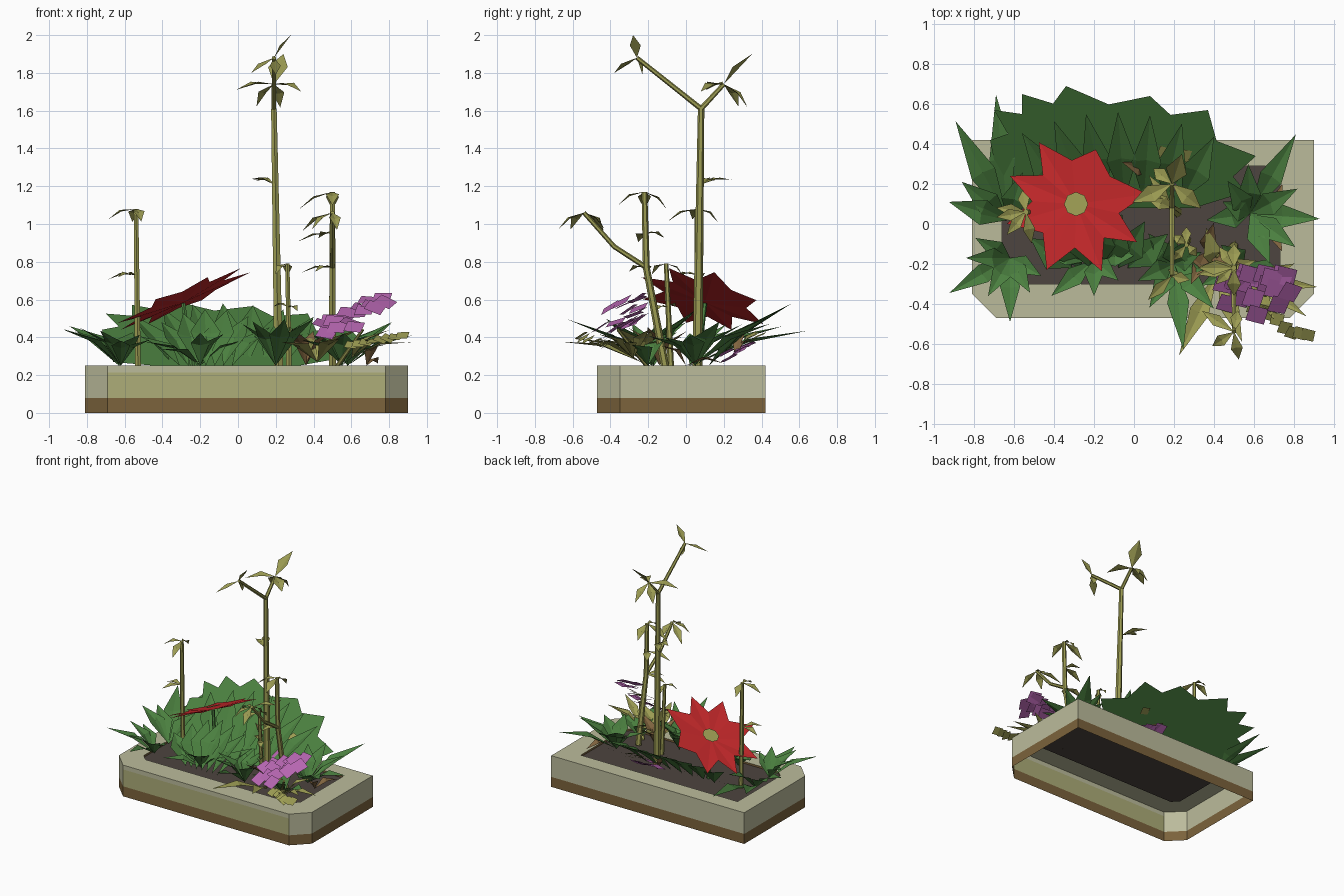
import bpy, math, random
from mathutils import Vector as V

if "Cube" in bpy.data.objects:
    bpy.data.objects.remove(bpy.data.objects["Cube"])
random.seed(4)
R = random.uniform


def mat(name, r, g, b):
    m = bpy.data.materials.new(name)
    m.diffuse_color = (r, g, b, 1)
    m.use_nodes = True
    m.node_tree.nodes["Principled BSDF"].inputs["Base Color"].default_value = m.diffuse_color
    return m


STONE = mat("pale stone", .5, .5, .33)
PANEL = mat("olive stone", .42, .42, .19)
BROWN = mat("brown base", .2, .125, .045)
SOIL = mat("dark soil", .075, .058, .05)
GREEN = mat("leaf green", .07, .215, .05)
RED = mat("petal red", .52, .02, .022)
OLIVE = mat("stalk olive", .33, .33, .085)
PURPLE = mat("blossom purple", .46, .13, .43)
DRY = mat("dry leaf brown", .22, .13, .05)


def obj(name, verts, faces, mats, idx=None):
    me = bpy.data.meshes.new(name)
    me.from_pydata([tuple(v) for v in verts], [], faces)
    for m in mats:
        me.materials.append(m)
    for p, i in zip(me.polygons, idx or []):
        p.material_index = i
    o = bpy.data.objects.new(name, me)
    bpy.context.collection.objects.link(o)


# planter: open-bottomed shell, rectangle with chamfered front corners
def outline(x0, x1, y0, y1, c):
    return [(x0+c, y0), (x1-c, y0), (x1, y0+c), (x1, y1), (x0, y1), (x0, y0+c)]


outer = outline(-.81, .9, -.47, .42, .12)
inner = outline(-.66, .73, -.3, .29, .05)
levels = [(outer, 0), (outer, .08), (outer, .215), (outer, .25), (inner, .25), (inner, .235)]
verts = [(x, y, z) for ring, z in levels for x, y in ring]
faces, idx = [], []
for k in range(5):
    for i in range(6):
        j = (i + 1) % 6
        faces.append((k*6+i, k*6+j, k*6+6+j, k*6+6+i))
        idx.append(1 if k in (0, 4) else 2 if (k == 1 and i == 0) else 0)
obj("planter_box", verts, faces + [tuple(range(30, 36))], [STONE, BROWN, PANEL, SOIL], idx + [3])


# folded pointed leaves: items are (base, tip)
def leaves(name, items, w, m, arch=.03):
    vs, fs = [], []
    for base, tip in items:
        b, t = V(base), V(tip)
        d = t - b
        side = d.cross(V((0, 0, 1))).normalized()
        up = side.cross(d).normalized()
        mid = b + d * .5 + up * arch
        n = len(vs)
        vs += [b, mid + (side*.5 + up*.15)*w, t, mid + (up*.15 - side*.5)*w, mid]
        fs += [(n+i, n+(i+1) % 4, n+4) for i in range(4)]
    obj(name, vs, fs, [m])


# leaves spread evenly between two angles; one length per leaf, tips near height z
def rosette(name, base, a0, a1, lens, z, w, m=GREEN, arch=.03, jitter=.05):
    items = []
    for i, r in enumerate(lens):
        a = math.radians(a0 + (a1-a0)*i/(len(lens)-1))
        items.append((base, (base[0]+r*math.cos(a), base[1]+r*math.sin(a), z+R(-jitter, jitter))))
    leaves(name, items, w, m, arch)


# large jagged leaf fan on a slope rising to the back
def slope(x, y):
    return V((x, y, .235 + .57*(y-.06)))


tips = [slope(*p) for p in [(-.72, .42), (-.7, .57), (-.56, .65), (-.34, .69),
                            (.08, .64), (.37, .57), (.61, .34), (.56, .16)]]
hub = slope(-.1, .15)
rim = [slope(-.66, .12)]
for a, b in zip(tips, tips[1:]):
    rim += [a, ((a + b)/2).lerp(hub, .13)]
rim += [tips[-1], slope(.3, .08), slope(-.4, .08)]
n = len(rim)
obj("back_leaf_fan", [hub] + rim, [(0, i+1, (i+1) % n+1) for i in range(n)], [GREEN])
# ridged leaves lying on the slope, and a smaller fan in front
leaves("fan_leaves", [((x*.6, .12, .25), slope(x, .56 - .5*(x+.1)**2) + V((0, 0, .06)))
                      for x in [-.56+.16*i for i in range(7)]], .15, GREEN, .02)
leaves("front_fan_leaves", [((.4*x-.1, -.22, .25), (x, .06 - (x+.16)**2, .55 - (x+.14)**2))
                            for x in [-.52+.115*i for i in range(7)]], .16, GREEN, .02)

# leaf rosettes around the planter
rosette("left_rosette", (-.63, .02, .25), 163, 73, (.31, .3, .56, .63, .25), .47, .13)
rosette("left_front_rosette", (-.62, -.17, .25), 150, 330, (.2, .22, .35, .22, .32, .2, .18), .41, .1)
rosette("right_rosette", (.58, .05, .25), -68, 188, (.27, .28, .35, .27, .46, .25, .2, .15, .22), .44, .12)
rosette("front_rosette", (.2, -.2, .25), -155, 130, (.2, .25, .43, .3, .15, .15, .15, .15, .2), .46, .11)
rosette("middle_rosette", (-.2, -.18, .25), 170, 370, (.3, .28, .18, .16, .24), .38, .1)
rosette("right_front_rosette", (.55, -.2, .25), -20, -220, (.24, .22, .24, .15), .38, .12)


# tilted red flower, tan centre, thin stem
def petal_point(a, r, h=0):
    x, y = r*math.cos(math.radians(a)), r*math.sin(math.radians(a))
    return (x-.29, y+.1, .604 + .42*x - .18*y + h)


angles = [-164, -114, -69, -32, 8, 70, 121, 157, 196]
star = []
for a, b in zip(angles, angles[1:]):
    star += [petal_point(a, .29 if a == 70 else .36), petal_point((a+b)/2, .22)]
obj("red_flower", [petal_point(0, 0, -.02)] + star, [(0, i+1, (i+1) % 16+1) for i in range(16)], [RED])
obj("flower_centre", [petal_point(a*45, .06, .006) for a in range(8)], [tuple(range(8))], [OLIVE])


# tapered six-sided stalks
def stalk(name, pts, r0, r1, m=OLIVE):
    n, vs, fs = 6, [], []
    for k, p in enumerate(pts):
        d = (V(pts[min(k+1, len(pts)-1)]) - V(pts[max(k-1, 0)])).normalized()
        a = d.cross(V((1, 0, .01))).normalized()
        b = d.cross(a)
        r = r0 + (r1-r0)*k/(len(pts)-1)
        ring = [t*math.tau/n for t in range(n)]
        vs += [V(p) + (a*math.cos(t) + b*math.sin(t))*r for t in ring]
        if k:
            fs += [((k-1)*n+t, (k-1)*n+(t+1) % n, k*n+(t+1) % n, k*n+t) for t in range(n)]
    obj(name, vs, fs + [tuple(range(len(vs)-n, len(vs)))], [m])


fork, front_tip, back_tip = (.19, .08, 1.61), (.19, -.26, 1.88), (.19, .2, 1.74)
bend, right_tip, low_tip = (.5, -.21, .77), (.5, -.22, 1.17), (.5, -.54, 1.06)
left_tip, small_tip = (-.54, .06, 1.08), (.262, -.105, .79)
stalk("flower_stem", [(-.24, .06, .24), (-.29, .1, .58)], .015, .012, GREEN)
stalk("tall_stalk", [(.215, .06, .24), fork], .027, .017)
stalk("tall_fork_front", [fork, front_tip], .014, .012)
stalk("tall_fork_back", [fork, back_tip], .014, .012)
stalk("right_stalk", [(.5, -.11, .24), bend, right_tip], .022, .015)
stalk("right_fork", [bend, (.5, -.38, .88), low_tip], .014, .012)
stalk("left_stalk", [(-.53, .06, .24), left_tip], .018, .014)
stalk("small_stalk", [(.27, -.08, .24), small_tip], .017, .012)

# sprigs of leaves at stalk tips and joints
leaves("top_leaves", [(front_tip, (.28, -.28, 2)), (front_tip, (.2, -.23, 1.79)),
                      (front_tip, (.07, -.38, 1.8))], .06, OLIVE, 0)
leaves("back_tip_leaf", [(back_tip, (.24, .35, 1.9))], .11, OLIVE, 0)
for name, base, a0, a1, lens, z, w in [
        ("fork_sprig", back_tip, -155, -40, (.22, .19), 1.7, .09),
        ("fork_back_sprig", back_tip, 75, 140, (.13, .12), 1.62, .07),
        ("tall_joint_sprig", (.19, .08, 1.21), 160, 125, (.13, .12, .2), 1.24, .06),
        ("right_top_sprig", right_tip, -90, -270, (.14, .18, .12), 1.09, .07),
        ("low_sprig", low_tip, 80, 280, (.11, .19, .13, .14), .97, .06),
        ("right_joint_sprig", (.5, -.22, .95), 190, 125, (.19, .13), .91, .06),
        ("bend_sprig", bend, 180, 225, (.17, .13), .75, .06),
        ("left_top_sprig", left_tip, 100, 280, (.11, .15, .16), 1.02, .06),
        ("left_joint_sprig", (-.54, .06, .73), 172, 230, (.15, .15), .71, .06),
        ("small_top_sprig", small_tip, 90, 230, (.09, .1), .73, .05),
        ("small_joint_sprig", (.265, -.1, .56), 150, 310, (.09, .08), .55, .05)]:
    rosette(name, base, a0, a1, lens, z, w, OLIVE, .015, .015)

# low olive and dry foliage around the blossoms
rosette("olive_front_leaves", (.42, -.24, .27), -115, 105, (.46, .37, .26, .2, .18, .23), .42, .1, OLIVE)
rosette("olive_side_leaves", (.6, -.28, .29), -63, 22, (.22, .32, .32, .22), .42, .07, OLIVE)
rosette("dry_leaves", (.36, -.14, .25), -115, 75, (.18, .19, .15), .41, .09, DRY)
rosette("dry_right_leaves", (.68, 0, .25), -66, 73, (.15, .21), .31, .07, DRY)
rosette("dry_back_leaves", (.07, .26, .3), 115, 159, (.12, .14), .41, .07, DRY)


# scattered square petals: positions from a rule over t in 0..1
def petals(name, count, place, size, m):
    vs, fs = [], []
    for i in range(count):
        c = V(place(i/(count-1)))
        nrm = V((R(-.2, .3), R(-.75, -.3), 1)).normalized()
        u = nrm.cross(V((.25, 1, R(-.2, .2)))).normalized()
        w = nrm.cross(u)
        k = len(vs)
        vs += [c + (u*a + w*b)*size/2 for a, b in ((-1, -1), (1, -1), (1, 1), (-1, 1))]
        fs.append((k, k+1, k+2, k+3))
    obj(name, vs, fs, [m])


def cluster(t):
    s = R(0, 1)
    return (.45 + .33*t, -.46 + .21*s, .41 + .11*t + .08*s + R(-.03, .04))


petals("purple_blossoms", 19, cluster, .095, PURPLE)
petals("low_purple_blossoms", 8, lambda t: (.02+.26*t, .29-.09*t+R(-.03, .04), .36-.07*t), .085, PURPLE)
petals("olive_buds", 8, lambda t: (.6+.27*t, -.44-.13*t+R(-.02, .03), .36+.05*t), .065, OLIVE)
petals("back_buds", 4, lambda t: (.15+.1*t, .36+R(-.04, .03), .41), .065, OLIVE)
stalk("blossom_stem", [(.52, -.2, .24), (.66, -.36, .44)], .012, .008)
